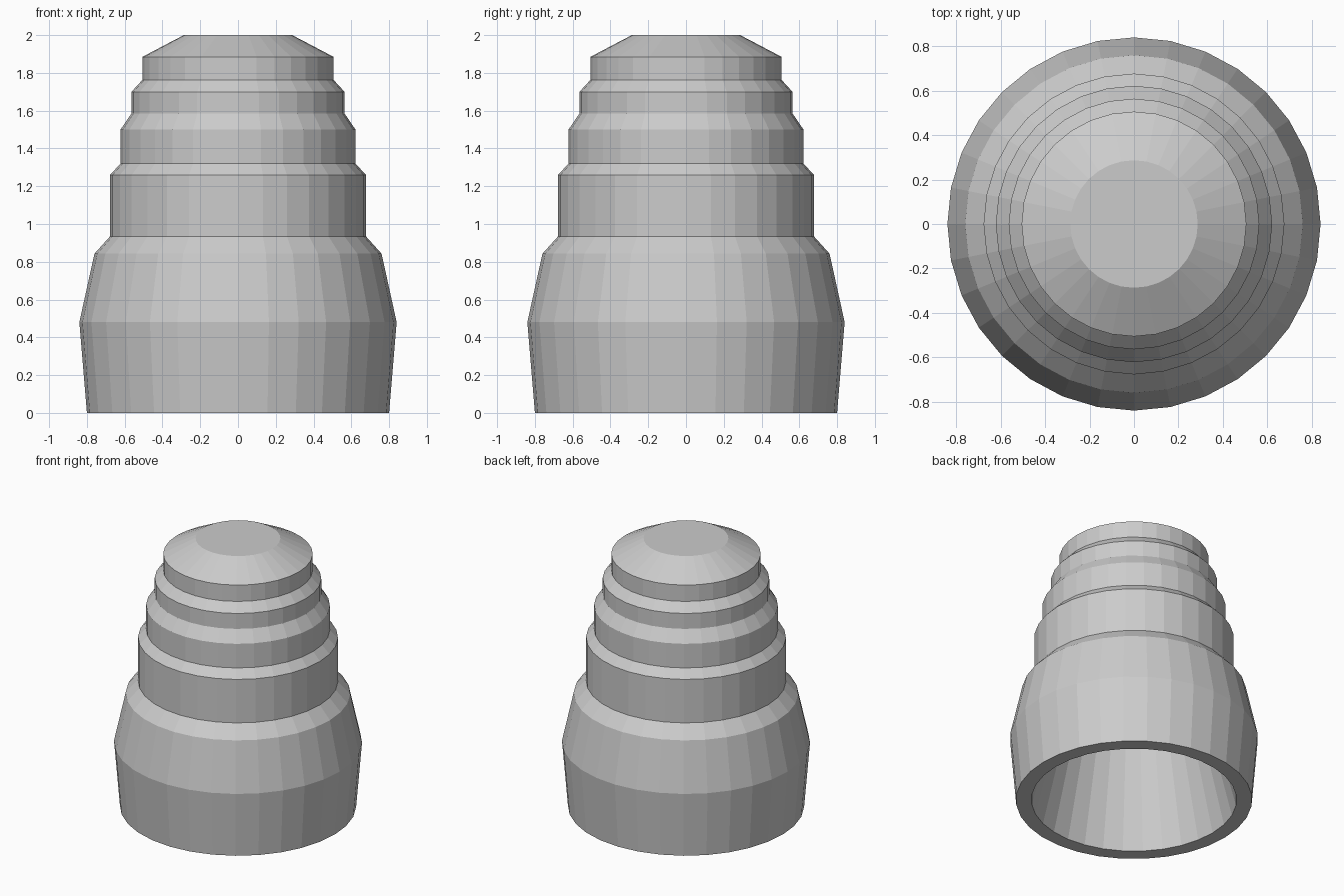
import bpy, bmesh
from math import cos, sin, tau

if "Cube" in bpy.data.objects:
    bpy.data.objects.remove(bpy.data.objects["Cube"])

SIDES = 32

# Outer skin from the rim up, as (radius, height)
outer = [(0.80, 0), (0.84, 0.48), (0.76, 0.843), (0.677, 0.935), (0.677, 1.26),
         (0.622, 1.32), (0.622, 1.50), (0.564, 1.585), (0.564, 1.70),
         (0.506, 1.763), (0.506, 1.885), (0.287, 2.0)]

# Tapered hollow inside, from the top down to the rim
inner = [(0.22, 1.90), (0.695, 0)]


def ring(bm, r, z):
    return [bm.verts.new((r * cos(tau * i / SIDES), r * sin(tau * i / SIDES), z))
            for i in range(SIDES)]


def bridge(bm, a, b):
    for i in range(SIDES):
        j = (i + 1) % SIDES
        bm.faces.new((a[i], a[j], b[j], b[i]))


bm = bmesh.new()
outside = [ring(bm, r, z) for r, z in outer]
inside = [ring(bm, r, z) for r, z in inner]
for rings in (outside, inside):
    for a, b in zip(rings, rings[1:]):
        bridge(bm, a, b)

# Top cap, inner ceiling and bottom rim
bm.faces.new(outside[-1])
bm.faces.new(inside[0][::-1])
bridge(bm, inside[-1], outside[0])
bmesh.ops.recalc_face_normals(bm, faces=bm.faces)

mesh = bpy.data.meshes.new("stepped_cap")
bm.to_mesh(mesh)
bm.free()
cap = bpy.data.objects.new("stepped_cap", mesh)
bpy.context.collection.objects.link(cap)
